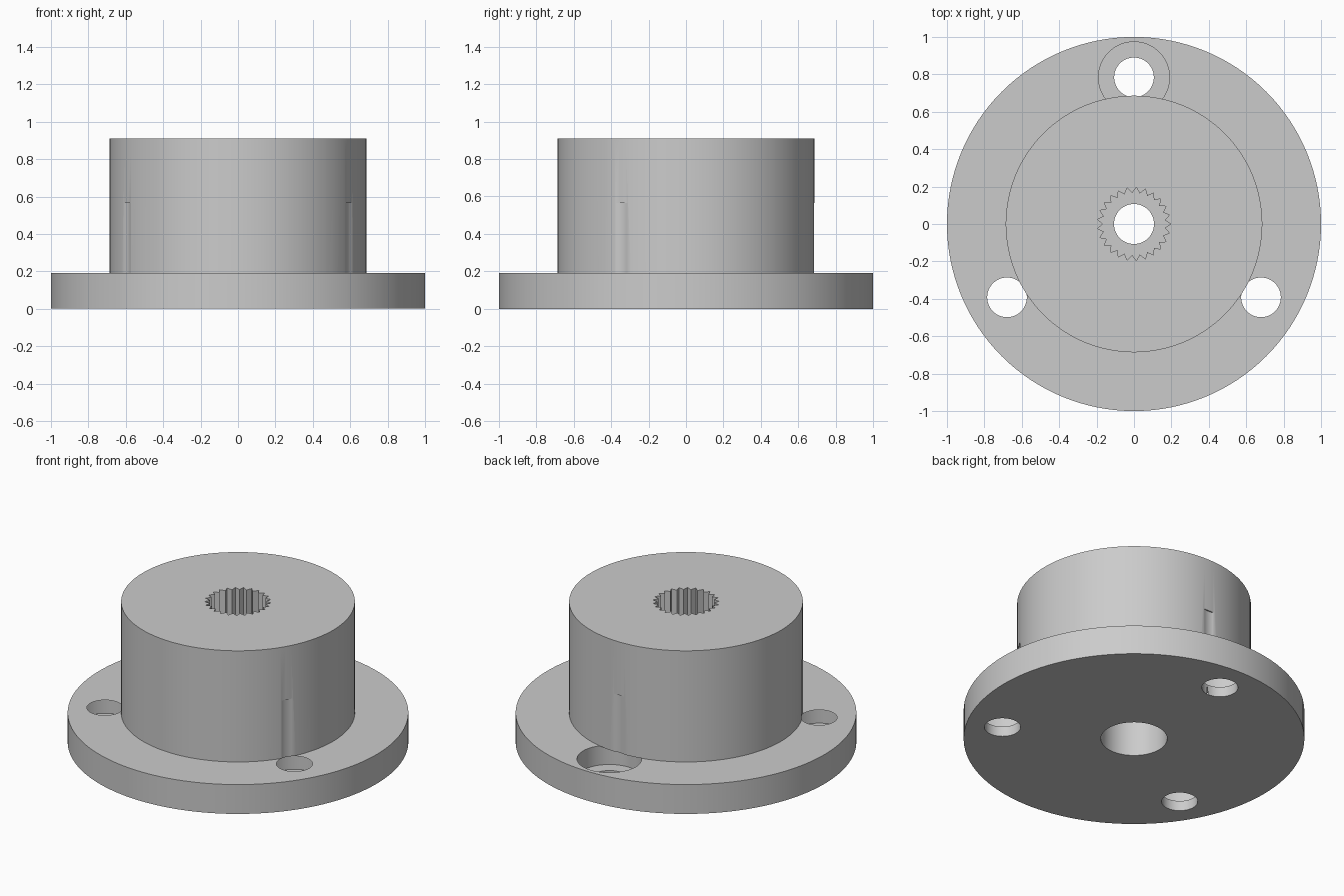
import bpy, bmesh
from math import sin, cos, pi

if "Cube" in bpy.data.objects:
    bpy.data.objects.remove(bpy.data.objects["Cube"])

grey = bpy.data.materials.new("plain grey")
grey.use_nodes = True
grey.diffuse_color = (0.6, 0.6, 0.6, 1)
grey.node_tree.nodes["Principled BSDF"].inputs["Base Color"].default_value = grey.diffuse_color


def ring(radius, count):
    return [(radius * cos(2 * pi * i / count), radius * sin(2 * pi * i / count)) for i in range(count)]


def stack(name, sections, centre=(0, 0)):
    """Closed solid through a list of (outline, height) sections of equal point count."""
    bm = bmesh.new()
    loops = [[bm.verts.new((x + centre[0], y + centre[1], z)) for x, y in outline]
             for outline, z in sections]
    n = len(loops[0])
    for low, high in zip(loops, loops[1:]):
        for i in range(n):
            j = (i + 1) % n
            bm.faces.new((low[i], low[j], high[j], high[i]))
    bm.faces.new(loops[0][::-1])
    bm.faces.new(loops[-1])
    bmesh.ops.recalc_face_normals(bm, faces=bm.faces)
    mesh = bpy.data.meshes.new(name)
    bm.to_mesh(mesh)
    bm.free()
    mesh.materials.append(grey)
    obj = bpy.data.objects.new(name, mesh)
    bpy.context.collection.objects.link(obj)
    return obj


def cylinder(name, radius, low, high, centre=(0, 0), count=64):
    outline = ring(radius, count)
    return stack(name, [(outline, low), (outline, high)], centre)


def cut(target, cutter):
    mod = target.modifiers.new("cut", 'BOOLEAN')
    mod.operation, mod.solver, mod.object = 'DIFFERENCE', 'EXACT', cutter
    bpy.context.view_layer.objects.active = target
    bpy.ops.object.modifier_apply(modifier=mod.name)
    bpy.data.objects.remove(cutter)


# Flange and hub in one stepped solid
FLANGE, HUB, TOP = 0.19, 0.686, 0.91
body = stack("flanged_hub", [(ring(1, 128), 0), (ring(1, 128), FLANGE),
                             (ring(HUB, 128), FLANGE), (ring(HUB, 128), TOP)])

# Central bore: wide from below, narrow through, toothed socket on top
cut(body, cylinder("bore_cutter", 0.195, -0.1, 0.5))
cut(body, cylinder("screw_cutter", 0.107, 0.4, 1))
teeth = 25
spline = [(r * cos(pi * i / teeth), r * sin(pi * i / teeth))
          for i in range(2 * teeth) for r in [0.166 if i % 2 else 0.196]]
cut(body, stack("spline_cutter", [(spline, 0.66), (spline, 1)]))

# Three screw holes with counterbores, grazing the hub wall
for k in range(3):
    angle = pi / 2 + k * 2 * pi / 3
    spot = (0.784 * cos(angle), 0.784 * sin(angle))
    cut(body, cylinder("hole_cutter", 0.106, -0.1, 0.565, spot))
    cut(body, cylinder("counterbore_cutter", 0.19, 0.065, FLANGE, spot))

# Smooth round walls, sharp edges kept
bpy.ops.object.select_all(action='DESELECT')
body.select_set(True)
bpy.context.view_layer.objects.active = body
bpy.ops.object.shade_smooth_by_angle(angle=pi / 6)
